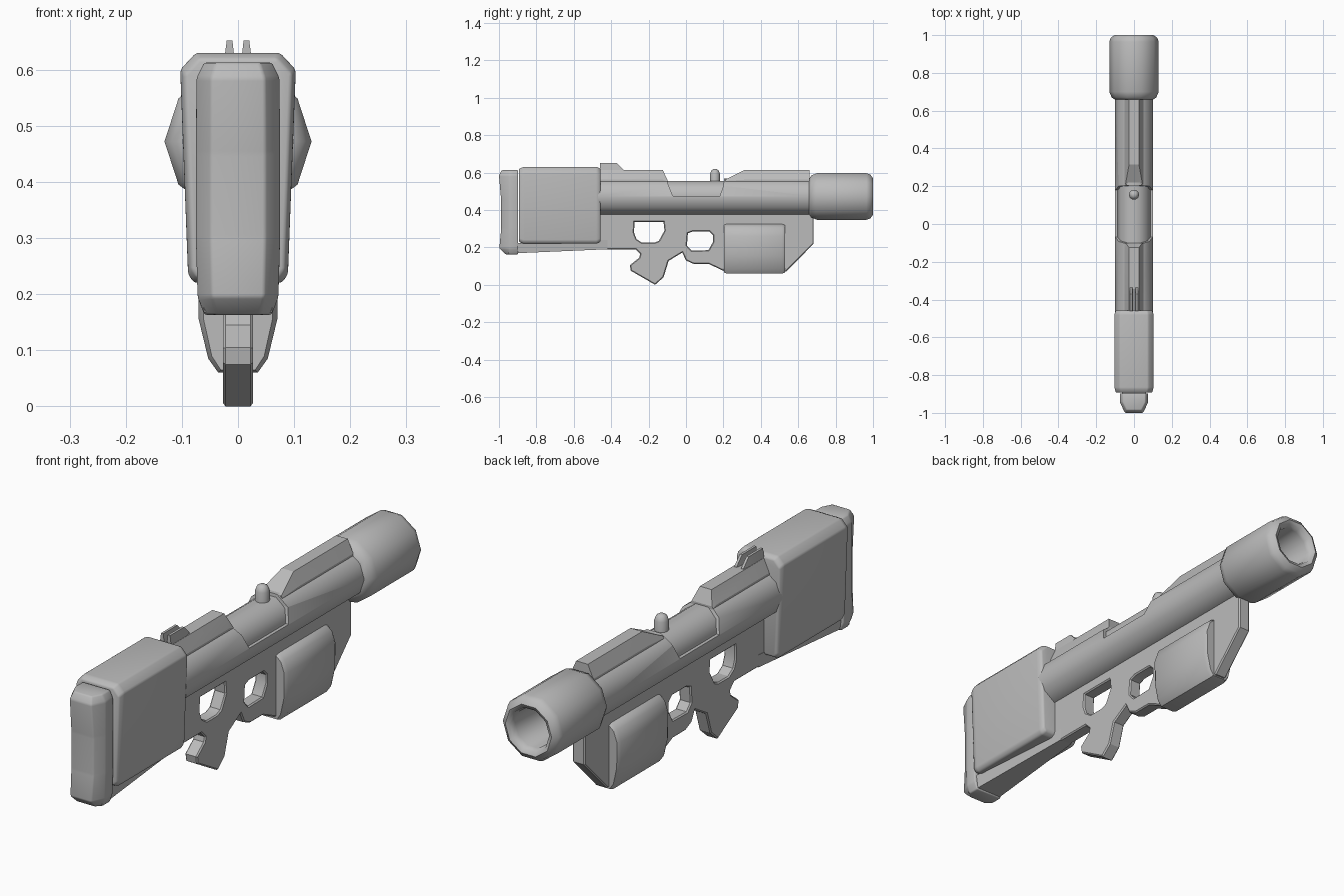
import bpy, bmesh, math
from mathutils import Matrix

cube = bpy.data.objects.get("Cube")
if cube:
    bpy.data.objects.remove(cube, do_unlink=True)

grey = bpy.data.materials.new("mid_grey")
grey.use_nodes = True
grey.diffuse_color = (0.5, 0.5, 0.5, 1)
grey.node_tree.nodes["Principled BSDF"].inputs["Base Color"].default_value = (0.5, 0.5, 0.5, 1)

AXIS_Z = 0.472  # height of the barrel axis


def finish(name, mesh, angle=40):
    """Link a mesh as a named part with material and smooth shading."""
    obj = bpy.data.objects.new(name, mesh)
    bpy.context.scene.collection.objects.link(obj)
    mesh.materials.clear()
    mesh.materials.append(grey)
    bpy.ops.object.select_all(action="DESELECT")
    obj.select_set(True)
    bpy.context.view_layer.objects.active = obj
    bpy.ops.object.shade_smooth_by_angle(angle=math.radians(angle))
    return obj


def loft(name, rings, bevel=0, angle=40):
    """Skin a series of equal-length point rings and cap both ends."""
    bm = bmesh.new()
    loops = [[bm.verts.new(p) for p in ring] for ring in rings]
    for a, b in zip(loops, loops[1:]):
        for i in range(len(a)):
            j = (i + 1) % len(a)
            bm.faces.new((a[i], a[j], b[j], b[i]))
    bm.faces.new(loops[0])
    bm.faces.new(loops[-1])
    bmesh.ops.recalc_face_normals(bm, faces=bm.faces)
    if bevel:
        bmesh.ops.bevel(bm, geom=bm.edges[:], offset=bevel, segments=2,
                        profile=0.5, affect="EDGES", clamp_overlap=True)
    mesh = bpy.data.meshes.new(name)
    bm.to_mesh(mesh)
    bm.free()
    return finish(name, mesh, angle)


def mirrored(half, y):
    """Cross-section at y from its right half, given as (x, z) points."""
    return [(x, y, z) for x, z in half] + [(-x, y, z) for x, z in reversed(half)]


def lathe(name, profile, sides=10, angle=50):
    """Turn a (y, radius) profile around the barrel axis."""
    rings = []
    for y, r in profile:
        turns = [math.tau * i / sides for i in range(sides)]
        rings.append([(r * math.cos(t), y, AXIS_Z + r * math.sin(t)) for t in turns])
    return loft(name, rings, angle=angle)


def plate(name, outlines, half, bevel):
    """Side-view slab from (y, z) outlines; later outlines become holes."""
    curve = bpy.data.curves.new(name + "_outline", "CURVE")
    curve.dimensions = "2D"
    curve.fill_mode = "BOTH"
    curve.extrude = half - bevel
    curve.bevel_depth = bevel
    curve.bevel_resolution = 0
    curve.offset = -bevel
    for pts in outlines:
        spline = curve.splines.new("POLY")
        spline.points.add(len(pts) - 1)
        for p, (y, z) in zip(spline.points, pts):
            p.co = (y, z, 0, 1)
        spline.use_cyclic_u = True
    temp = bpy.data.objects.new(name + "_outline", curve)
    mesh = bpy.data.meshes.new_from_object(temp)
    bpy.data.objects.remove(temp)
    mesh.transform(Matrix(((0, 0, 1, 0), (1, 0, 0, 0), (0, 1, 0, 0), (0, 0, 0, 1))))
    mesh.name = name
    return finish(name, mesh, 30)


# Muzzle with hollow bore
lathe("muzzle", [(0.655, 0.095), (0.67, 0.118), (0.7, 0.131), (0.965, 0.131), (0.985, 0.124),
                 (1.0, 0.103), (0.993, 0.088), (0.97, 0.08), (0.72, 0.075)])

# Outer barrel shell with a breech cut out of its upper half
shell = lathe("barrel_shell", [(-0.47, 0.1), (0.68, 0.1)])
cutter = loft("breech_cutter", [[(x, y, z) for y, z in
              ((-0.12, 0.62), (-0.1, 0.55), (-0.07, 0.474), (0.18, 0.474), (0.2, 0.53), (0.21, 0.62))]
              for x in (-0.2, 0.2)])
cutter.hide_render = True
cut = shell.modifiers.new("breech", "BOOLEAN")
cut.operation = "DIFFERENCE"
cut.solver = "EXACT"
cut.object = cutter
graph = bpy.context.evaluated_depsgraph_get()
cut_mesh = bpy.data.meshes.new_from_object(shell.evaluated_get(graph))
for part in (shell, cutter):
    bpy.data.objects.remove(part, do_unlink=True)
finish("barrel_shell", cut_mesh, 40)
lathe("inner_barrel", [(-0.2, 0.087), (0.3, 0.087)])

# Bolt knob
knob = [(0.53, 0.027), (0.595, 0.027), (0.612, 0.02), (0.619, 0.009)]
loft("bolt_knob", [[(r * math.cos(math.tau * i / 10), 0.155 + r * math.sin(math.tau * i / 10), z)
                    for i in range(10)] for z, r in knob], angle=50)

# Top rails
rail = [(0.05, 0.54), (0.05, 0.562), (0.026, 0.615)]
ramp = [(0.05, 0.54), (0.05, 0.555), (0.045, 0.562)]
loft("front_rail", [mirrored(ramp, 0.21), mirrored(rail, 0.315), mirrored(rail, 0.66)], angle=15)
loft("rear_rail", [mirrored(rail, -0.465), mirrored(rail, -0.125), mirrored(ramp, -0.1)], angle=15)

# Rear sight prongs
for side, label in ((1, "left"), (-1, "right")):
    rings = []
    for y, top in ((-0.46, 0.652), (-0.37, 0.652), (-0.335, 0.616)):
        rings.append([(side * x, y, z) for x, z in
                      ((0.004, 0.6), (0.027, 0.6), (0.02, top), (0.01, top))])
    loft("sight_prong_" + label, rings, angle=15)

# Receiver slab with grip, thumb hole and trigger hole
outline = [(0.683, 0.4), (0.683, 0.22), (0.535, 0.07), (0.21, 0.07), (0.12, 0.112), (0.04, 0.112),
           (0.0, 0.13), (-0.02, 0.172), (-0.093, 0.128), (-0.12, 0.04), (-0.165, 0.0),
           (-0.295, 0.075), (-0.3, 0.105), (-0.25, 0.145), (-0.245, 0.165), (-0.27, 0.19),
           (-0.6, 0.19), (-0.6, 0.4)]
thumb_hole = [(-0.275, 0.335), (-0.12, 0.335), (-0.115, 0.29), (-0.145, 0.235),
              (-0.17, 0.225), (-0.235, 0.225), (-0.265, 0.245), (-0.278, 0.28)]
trigger_hole = [(0.01, 0.275), (0.035, 0.285), (0.125, 0.285), (0.145, 0.265),
                (0.145, 0.23), (0.12, 0.185), (0.03, 0.183), (0.005, 0.21)]
plate("receiver_and_grip", [outline, thumb_hole, trigger_hole], 0.027, 0.005)

# Magazine
mag = [(0.035, 0.06), (0.053, 0.085), (0.07, 0.155), (0.072, 0.26), (0.055, 0.305), (0.03, 0.325)]
small = [(x * 0.88, 0.19 + (z - 0.19) * 0.96) for x, z in mag]
loft("magazine", [mirrored(small, 0.203), mirrored(mag, 0.218),
                  mirrored(mag, 0.513), mirrored(small, 0.528)], angle=50)

# Stock block
block = [(0.078, 0.22), (0.089, 0.235), (0.103, 0.6), (0.075, 0.63)]
inset = [(x * 0.93, 0.42 + (z - 0.42) * 0.95) for x, z in block]
loft("stock_block", [mirrored(inset, -0.893), mirrored(block, -0.87),
                     mirrored(block, -0.475), mirrored(inset, -0.457)], bevel=0.006, angle=40)

# Lower stock spar, widening towards the butt
spar_front = [(0.027, 0.19), (0.027, 0.24)]
spar_back = [(0.06, 0.167), (0.068, 0.222)]
loft("stock_spar", [mirrored(spar_front, -0.42), mirrored(spar_back, -0.95)], angle=20)

# Butt pad
butt = []
for z, w, back in ((0.163, 0.06, -0.965), (0.195, 0.072, -0.998), (0.3, 0.075, -0.988),
                   (0.45, 0.075, -0.988), (0.585, 0.074, -1.0), (0.613, 0.06, -0.985)):
    half = [(w, -0.897), (w, -0.945), (w * 0.65, back)]
    butt.append([(x, y, z) for x, y in half] + [(-x, y, z) for x, y in reversed(half)])
loft("butt_pad", butt, bevel=0.005, angle=50)
